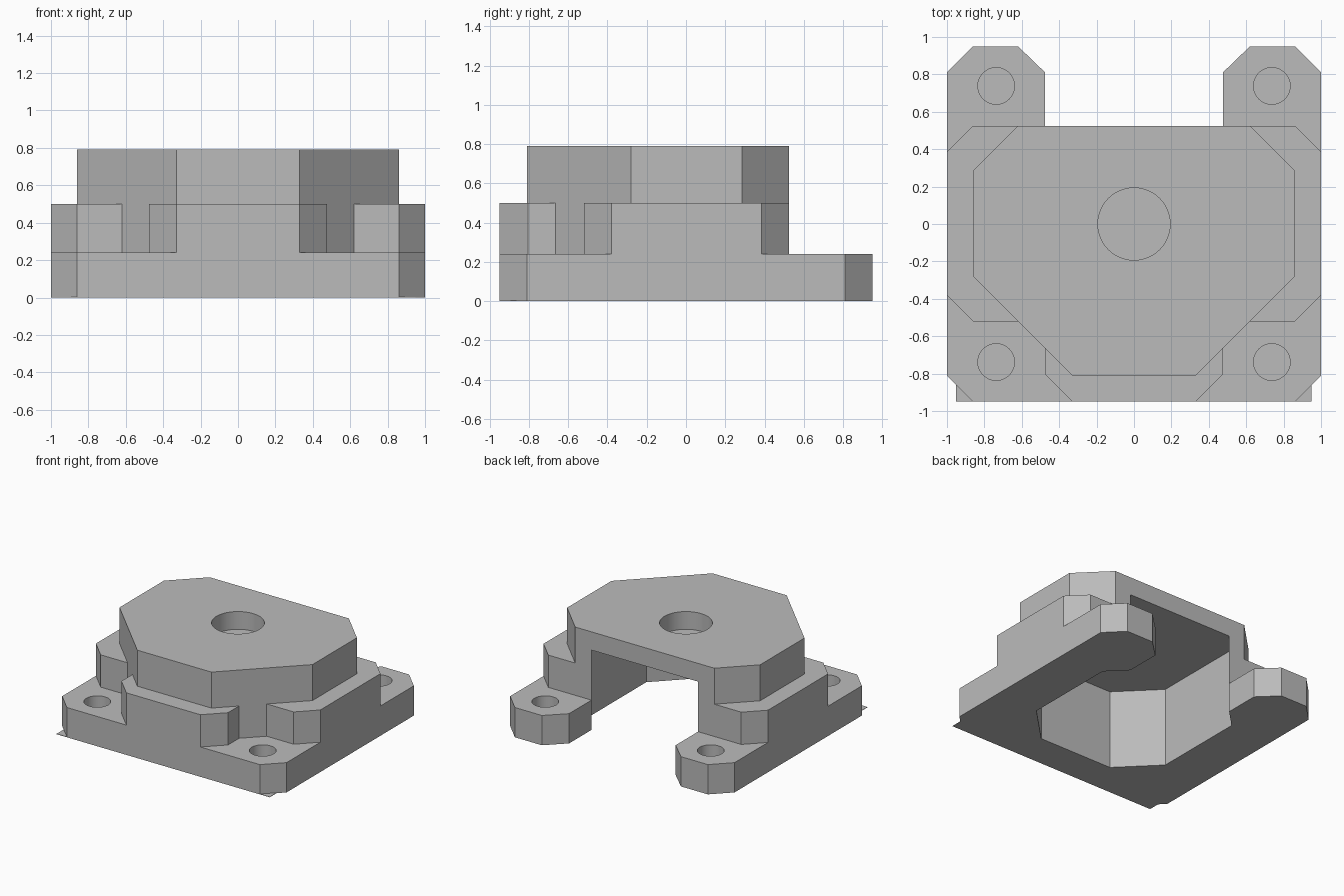
import bpy, math

if "Cube" in bpy.data.objects:
    bpy.data.objects.remove(bpy.data.objects["Cube"])

grey = bpy.data.materials.new("plain_grey")
grey.diffuse_color = (0.5, 0.5, 0.5, 1)
grey.use_nodes = True
grey.node_tree.nodes["Principled BSDF"].inputs["Base Color"].default_value = grey.diffuse_color


def finish(name, verts, faces):
    mesh = bpy.data.meshes.new(name)
    mesh.from_pydata(verts, [], faces)
    mesh.materials.append(grey)
    obj = bpy.data.objects.new(name, mesh)
    bpy.context.collection.objects.link(obj)
    return obj


def prism(name, outline, z0, z1):
    """Extrude a counter-clockwise outline from z0 to z1."""
    n = len(outline)
    verts = [(x, y, z) for z in (z0, z1) for x, y in outline]
    faces = [list(range(n))[::-1], list(range(n, 2 * n))]
    faces += [[i, (i + 1) % n, n + (i + 1) % n, n + i] for i in range(n)]
    return finish(name, verts, faces)


def mirrored(half):
    """Complete a right-hand outline (front to back) across x = 0."""
    return half + [(-x, y) for x, y in reversed(half)]


def disc(x, y, r, n=48):
    return [(x + r * math.cos(2 * math.pi * i / n),
             y + r * math.sin(2 * math.pi * i / n)) for i in range(n)]


def combine(target, tool, operation):
    mod = target.modifiers.new(tool.name, 'BOOLEAN')
    mod.operation, mod.solver, mod.object = operation, 'EXACT', tool
    bpy.context.view_layer.objects.active = target
    bpy.ops.object.modifier_apply(modifier=mod.name)
    bpy.data.objects.remove(tool)


# Base flange with two rear mounting ears
body = prism("housing", mirrored([
    (0.86, -0.95), (1, -0.81), (1, 0.81), (0.86, 0.95),
    (0.62, 0.95), (0.475, 0.81), (0.475, 0.525)]), 0, 0.24)

# Middle step with side and front pads, leaving pockets round the front holes
middle = prism("middle_step", mirrored([
    (0.33, -0.95), (0.475, -0.805), (0.475, -0.665), (0.62, -0.52),
    (0.86, -0.52), (1, -0.38), (1, 0.385), (0.86, 0.525)]), 0.1, 0.5)
combine(body, middle, 'UNION')

# Upper block
upper = prism("upper_block", mirrored([
    (0.33, -0.81), (0.86, -0.28), (0.86, 0.285), (0.62, 0.525)]), 0.15, 0.79)
combine(body, upper, 'UNION')

# Cavity open at the bottom and the back
cavity = prism("cavity", mirrored([
    (0.33, -0.67), (0.62, -0.38), (0.62, 0.38), (0.475, 0.525),
    (0.475, 0.7)]), -0.1, 0.643)
combine(body, cavity, 'DIFFERENCE')

# Blind holes: centre bore and four mounting holes
combine(body, prism("bore", disc(0, 0, 0.193), 0.647, 0.9), 'DIFFERENCE')
for sx in (-1, 1):
    for sy in (-1, 1):
        hole = prism("mount_hole", disc(sx * 0.737, sy * 0.738, 0.098), 0.003, 0.4)
        combine(body, hole, 'DIFFERENCE')

# Smooth the bores, keep all other edges sharp
bpy.ops.object.select_all(action='DESELECT')
body.select_set(True)
bpy.context.view_layer.objects.active = body
bpy.ops.object.shade_smooth_by_angle(angle=math.radians(20))

# Thin sheet whose corners stick out past the front chamfers
prism("bottom_sheet", [(-0.952, -0.95), (0.948, -0.95),
                       (0.948, -0.8), (-0.952, -0.8)], 0, 0.003)
